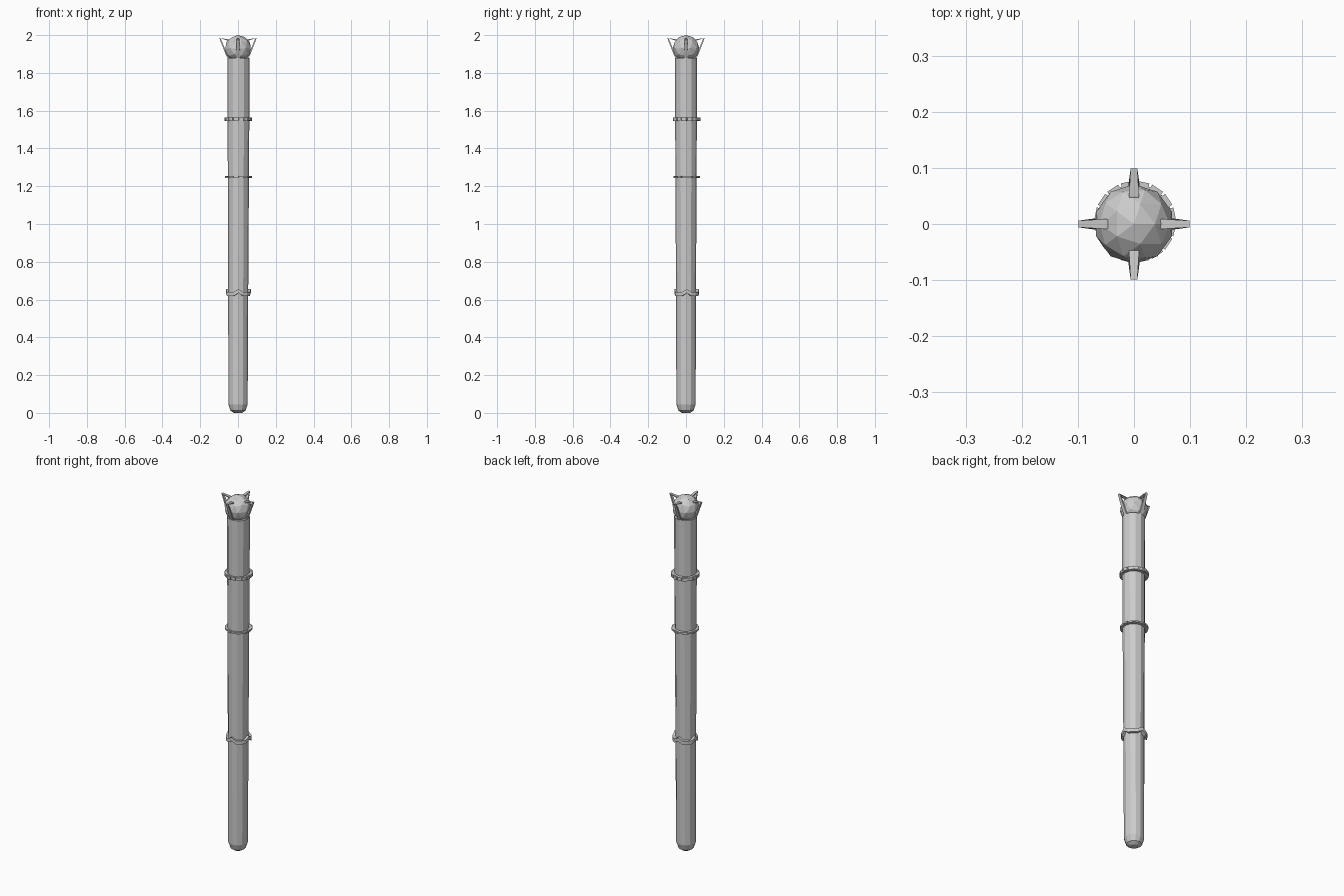
import bpy, bmesh, math
from mathutils import Matrix, Vector

if "Cube" in bpy.data.objects:
    bpy.data.objects.remove(bpy.data.objects["Cube"])


def finish(name, bm):
    bmesh.ops.recalc_face_normals(bm, faces=bm.faces)
    me = bpy.data.meshes.new(name)
    bm.to_mesh(me)
    bm.free()
    ob = bpy.data.objects.new(name, me)
    bpy.context.collection.objects.link(ob)
    return ob


def lathe(name, profile, sides):
    # stack of capped rings from (radius, x offset, z)
    bm = bmesh.new()
    rows = [[bm.verts.new((cx + r * math.cos(2 * math.pi * i / sides),
                           r * math.sin(2 * math.pi * i / sides), z))
             for i in range(sides)] for r, cx, z in profile]
    for a, b in zip(rows, rows[1:]):
        for i in range(sides):
            j = (i + 1) % sides
            bm.faces.new((a[i], a[j], b[j], b[i]))
    bm.faces.new(rows[0])
    bm.faces.new(rows[-1])
    return finish(name, bm)


def band(name, r_in, r_out, z0, z1, bump=0.0, sides=16):
    # closed ring band, optionally rising to a crest on the four sides
    bm = bmesh.new()
    loops = []
    for i in range(sides):
        a = 2 * math.pi * i / sides
        dz = bump if i % 4 == 0 else 0.0
        loops.append([bm.verts.new((0.002 + r * math.cos(a), 0.004 + r * math.sin(a), z + dz))
                      for r, z in ((r_in, z0), (r_out, z0), (r_out, z1), (r_in, z1))])
    for i in range(sides):
        a, b = loops[i], loops[(i + 1) % sides]
        for k in range(4):
            m = (k + 1) % 4
            bm.faces.new((a[k], a[m], b[m], b[k]))
    return finish(name, bm)


def studs(name, radius, z, height, count=16):
    # small tiles set around a band
    bm = bmesh.new()
    for i in range(count):
        m = (Matrix.Translation((0.002, 0.004, z + 0.001 * (-1) ** i))
             @ Matrix.Rotation(2 * math.pi * (i + 0.5) / count, 4, 'Z')
             @ Matrix.Translation((radius, 0, 0))
             @ Matrix.Diagonal((0.01, 0.023, height, 1)))
        bmesh.ops.create_cube(bm, size=1, matrix=m)
    return finish(name, bm)


# Tapered shaft with rounded foot
lathe("shaft", [(0.022, 0, 0.0), (0.04, 0, 0.012), (0.051, 0, 0.045),
                (0.053, 0.001, 0.64), (0.056, 0.002, 1.25), (0.059, 0.003, 1.88)], 12)

# Rings
band("upper_ring", 0.05, 0.067, 1.546, 1.564)
studs("upper_ring_tiles", 0.067, 1.555, 0.017)
band("middle_ring", 0.05, 0.066, 1.244, 1.254)
studs("middle_ring_tiles", 0.065, 1.249, 0.009)
band("lower_ring", 0.048, 0.066, 0.62, 0.64, 0.015)

# Faceted orb
bm = bmesh.new()
bmesh.ops.create_icosphere(bm, subdivisions=2, radius=0.071,
                           matrix=Matrix.Translation((0, 0, 1.929)))
finish("orb", bm)

# Four bent claws: (radius, z, half width, half thickness)
path = [(0.05, 1.878, 0.011, 0.005), (0.066, 1.91, 0.010, 0.004),
        (0.095, 1.983, 0.006, 0.004), (0.05, 1.974, 0.009, 0.004),
        (0.034, 1.968, 0.002, 0.003)]
for n in range(4):
    bm = bmesh.new()
    rows = []
    for i, (r, z, w, t) in enumerate(path):
        p, q = path[max(i - 1, 0)], path[min(i + 1, len(path) - 1)]
        d = Vector((q[0] - p[0], q[1] - p[1])).normalized()
        nx, nz = d.y * t, -d.x * t
        rows.append([bm.verts.new(c) for c in ((r + nx, -w, z + nz), (r + nx, w, z + nz),
                                               (r - nx, w, z - nz), (r - nx, -w, z - nz))])
    for a, b in zip(rows, rows[1:]):
        for k in range(4):
            m = (k + 1) % 4
            bm.faces.new((a[k], a[m], b[m], b[k]))
    bm.faces.new(rows[0])
    bm.faces.new(rows[-1])
    bmesh.ops.rotate(bm, verts=bm.verts, cent=(0, 0, 0),
                     matrix=Matrix.Rotation(n * math.pi / 2, 3, 'Z'))
    finish("claw_%d" % (n + 1), bm)
